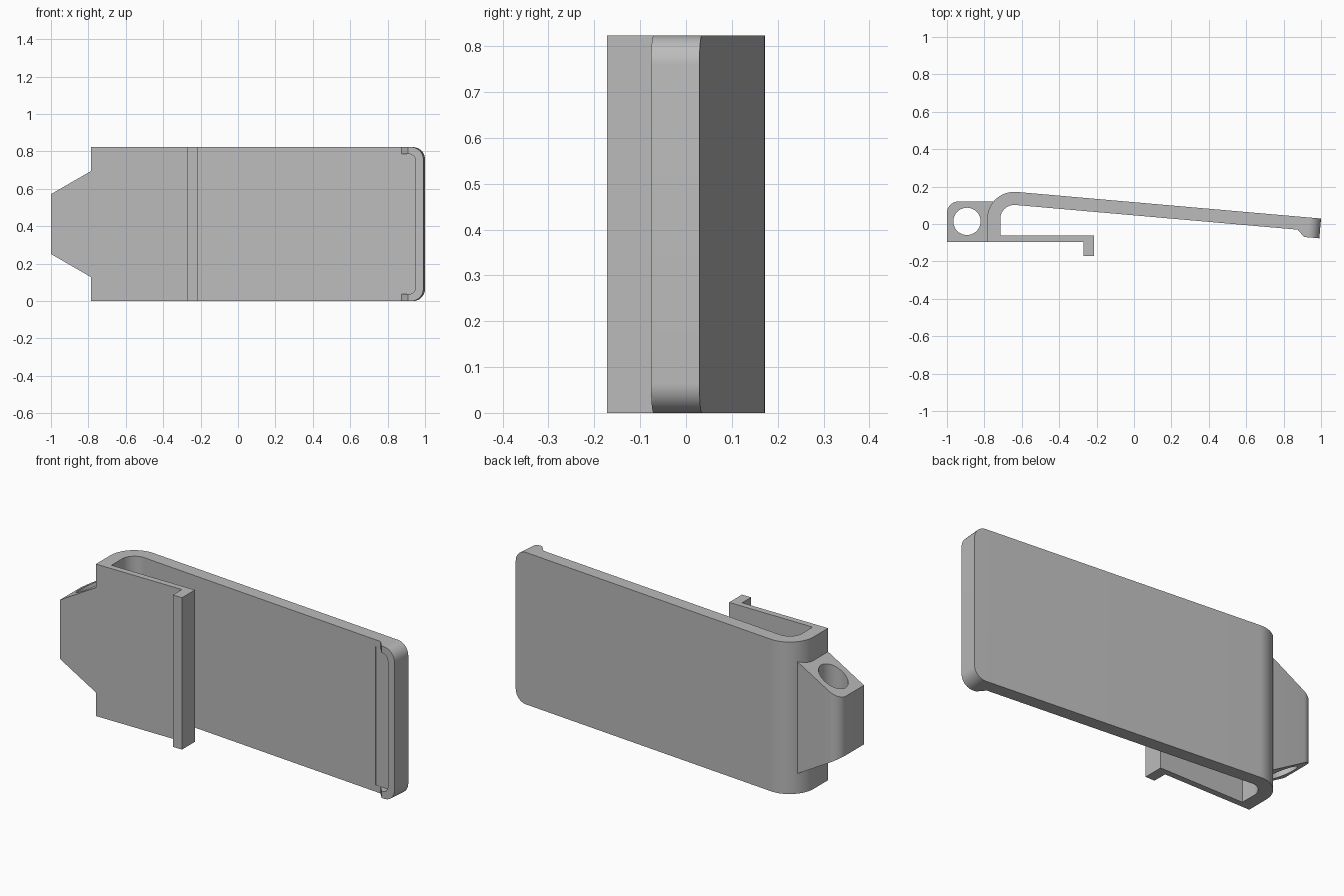
import bpy, bmesh
from math import cos, sin, radians, pi, tan
from mathutils import Vector

cube = bpy.data.objects.get("Cube")
if cube:
    bpy.data.objects.remove(cube, do_unlink=True)

HEIGHT = 0.823
MID = HEIGHT / 2
TILT = radians(5)
WALL = 0.07
LIP = 0.106

grey = bpy.data.materials.new("plain grey")
grey.use_nodes = True
colour = (0.5, 0.5, 0.5, 1)
grey.diffuse_color = colour
grey.node_tree.nodes["Principled BSDF"].inputs["Base Color"].default_value = colour


def arc(cx, cy, r, start, end, steps=16):
    """Points on an arc, angles in degrees."""
    angles = [radians(start + (end - start) * i / steps) for i in range(steps + 1)]
    return [(cx + r * cos(a), cy + r * sin(a)) for a in angles]


def prism(name, lower, upper):
    """Solid between two matching rings of points."""
    bm = bmesh.new()
    a = [bm.verts.new(p) for p in lower]
    b = [bm.verts.new(p) for p in upper]
    bm.faces.new(a)
    bm.faces.new(b)
    for i in range(len(a)):
        j = (i + 1) % len(a)
        bm.faces.new((a[i], a[j], b[j], b[i]))
    bmesh.ops.recalc_face_normals(bm, faces=bm.faces)
    mesh = bpy.data.meshes.new(name)
    bm.to_mesh(mesh)
    bm.free()
    mesh.materials.append(grey)
    obj = bpy.data.objects.new(name, mesh)
    bpy.context.collection.objects.link(obj)
    return obj


def combine(obj, other, operation):
    """Apply a boolean and remove the helper."""
    mod = obj.modifiers.new(operation, "BOOLEAN")
    mod.operation, mod.object, mod.solver = operation, other, "EXACT"
    other.hide_render = True
    bpy.context.view_layer.update()
    graph = bpy.context.evaluated_depsgraph_get()
    mesh = bpy.data.meshes.new_from_object(obj.evaluated_get(graph))
    obj.modifiers.clear()
    obj.data = mesh
    bpy.data.objects.remove(other, do_unlink=True)


# Frame of the tilted arm: u runs back from its free end, v runs to the front
bend = (-0.64, 0.027)
outer_r = 0.145
top_y = bend[1] + outer_r * sin(pi / 2 - TILT)
top_x = bend[0] + outer_r * cos(pi / 2 - TILT)
end_y = top_y - (1 - top_x) * tan(TILT)


def arm(u, v):
    return (1 - u * cos(TILT) - v * sin(TILT), end_y + u * sin(TILT) - v * cos(TILT))


# Clip body: front plate with foot, bend, long arm and end lip
profile = [(-0.785, -0.095), (-0.27, -0.095), (-0.27, -0.172), (-0.215, -0.172),
           (-0.215, -0.062), (-0.715, -0.062)]
profile += arc(*bend, outer_r - WALL, 180, 85)
profile += [arm(0.119, WALL), arm(0.082, LIP), arm(0, LIP), arm(0, 0)]
profile += arc(*bend, outer_r, 85, 180)
body = prism("clip_body", [(x, y, 0) for x, y in profile],
             [(x, y, HEIGHT) for x, y in profile])

# Rounded corners at the free end
bm = bmesh.new()
bm.from_mesh(body.data)
corners = [e for e in bm.edges
           if all(v.co.x > 0.985 for v in e.verts)
           and abs(e.verts[0].co.z - e.verts[1].co.z) < 0.001]
bmesh.ops.bevel(bm, geom=corners, offset=0.065, offset_type="OFFSET",
                segments=12, profile=0.5, affect="EDGES")
bm.to_mesh(body.data)
bm.free()

# Hollow behind the lip, leaving a thin rim with rounded inner corners
rim, r = 0.037, 0.035
outline = [(0.15, rim)]
outline += arc(0.042 + r, rim + r, r, 270, 180, 8)
outline += arc(0.042 + r, HEIGHT - rim - r, r, 180, 90, 8)
outline += [(0.15, HEIGHT - rim)]
pocket = prism("pocket_cutter", [(*arm(u, WALL - 0.0005), z) for u, z in outline],
               [(*arm(u, 0.15), z) for u, z in outline])
combine(body, pocket, "DIFFERENCE")


# Tapered lug with a pin hole
def half_height(x):
    return 0.16 + (x + 1) * tan(radians(30))


lug_profile = [(-0.745, -0.095), (-0.745, 0.12)]
lug_profile += arc(-0.94, 0.06, 0.06, 90, 180, 10)
lug_profile += [(-1, -0.095)]
lug = prism("hinge_lug", [(x, y, MID - half_height(x)) for x, y in lug_profile],
            [(x, y, MID + half_height(x)) for x, y in lug_profile])
circle = arc(-0.893, 0.014, 0.073, 0, 360, 40)[:-1]
hole = prism("hole_cutter", [(x, y, -0.1) for x, y in circle],
             [(x, y, HEIGHT + 0.1) for x, y in circle])
combine(lug, hole, "DIFFERENCE")
combine(body, lug, "UNION")

# Smooth curves, sharp edges
bpy.ops.object.select_all(action="DESELECT")
body.select_set(True)
bpy.context.view_layer.objects.active = body
bpy.ops.object.shade_smooth_by_angle(angle=radians(30))
